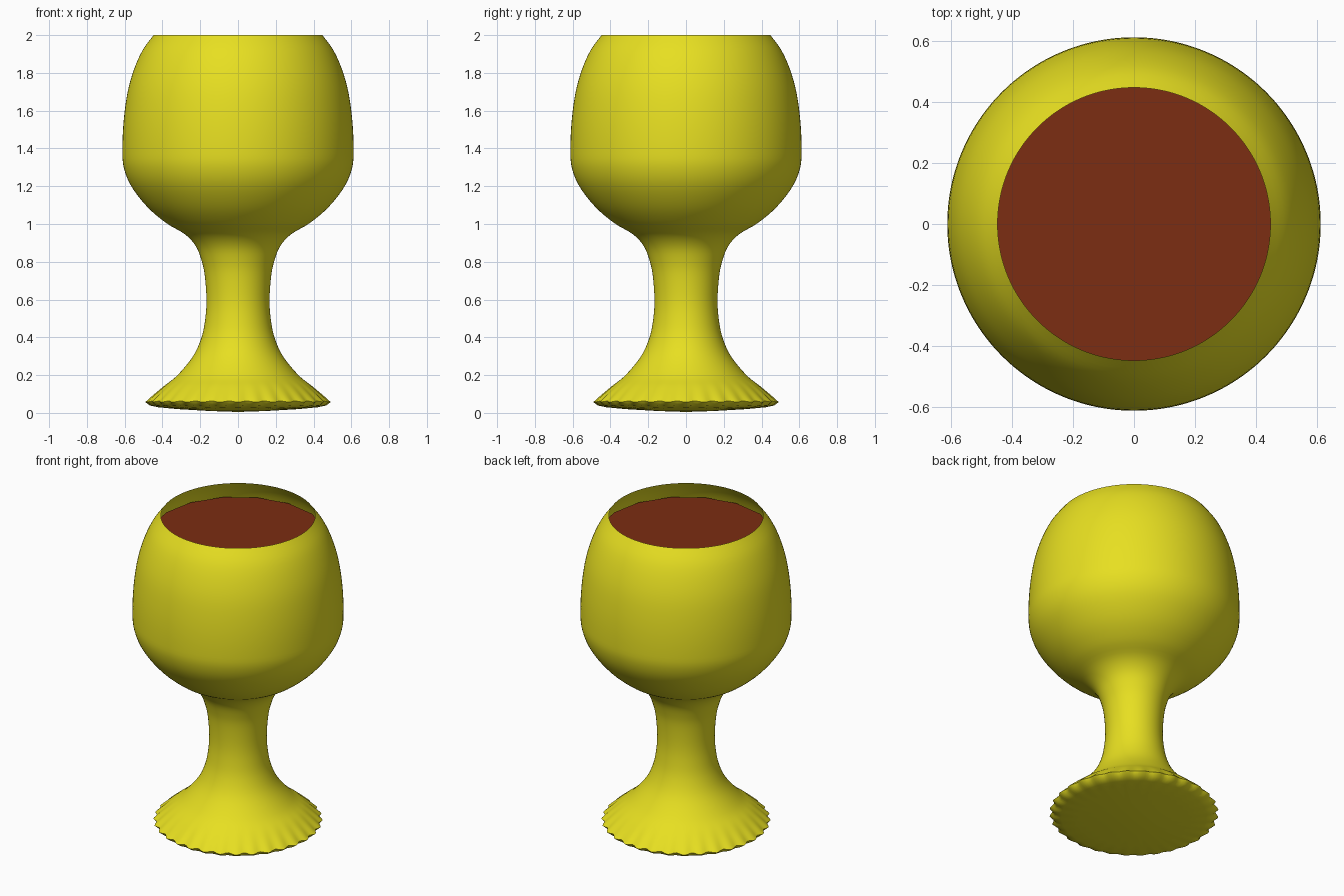
import bpy, bmesh, math

if "Cube" in bpy.data.objects:
    bpy.data.objects.remove(bpy.data.objects["Cube"])

RIPPLES, SEGS = 32, 192


def material(name, rgb):
    m = bpy.data.materials.new(name)
    m.diffuse_color = (*rgb, 1)
    m.use_nodes = True
    m.node_tree.nodes["Principled BSDF"].inputs["Base Color"].default_value = m.diffuse_color
    return m


def smooth_profile(pts, steps=4):
    # Catmull-Rom curve through the profile points
    out = []
    for i in range(len(pts) - 1):
        p = [pts[max(0, min(len(pts) - 1, i + k))] for k in (-1, 0, 1, 2)]
        for s in range(steps):
            t = s / steps
            out.append(tuple(0.5 * (2 * b + (c - a) * t + (2 * a - 5 * b + 4 * c - d) * t * t
                                    + (3 * b - a - 3 * c + d) * t ** 3)
                             for a, b, c, d in zip(*p)))
    return out + [pts[-1]]


def add_object(name, bm, mat):
    me = bpy.data.meshes.new(name)
    bm.to_mesh(me)
    bm.free()
    me.materials.append(mat)
    ob = bpy.data.objects.new(name, me)
    bpy.context.collection.objects.link(ob)
    return ob


# Goblet: underside, foot, stem and bowl as one thin turned surface
underside = [(0.15, 0.01), (0.32, 0.02), (0.42, 0.03), (0.463, 0.04)]
wall = [(0.482, 0.06), (0.445, 0.095), (0.39, 0.143), (0.32, 0.2), (0.238, 0.3), (0.193, 0.4),
        (0.173, 0.5), (0.167, 0.6), (0.175, 0.72), (0.191, 0.8), (0.222, 0.88), (0.28, 0.945),
        (0.38, 1.005), (0.48, 1.09), (0.565, 1.2), (0.605, 1.3), (0.612, 1.4), (0.605, 1.55),
        (0.584, 1.7), (0.55, 1.82), (0.505, 1.92), (0.447, 2.0)]
bm = bmesh.new()
rings = []
for r, z in underside + smooth_profile(wall):
    fade = max(0, 1 - abs(z - 0.06) / (0.04 if z < 0.06 else 0.12)) ** 1.5
    ring = []
    for i in range(SEGS):
        a = 2 * math.pi * i / SEGS
        wave = math.cos(RIPPLES * a) * fade      # scalloped foot edge
        rr = r + 0.009 * wave
        ring.append(bm.verts.new((rr * math.cos(a), rr * math.sin(a), z - 0.003 * wave)))
    rings.append(ring)
for lo, hi in zip(rings, rings[1:]):
    for i in range(SEGS):
        j = (i + 1) % SEGS
        bm.faces.new((lo[i], lo[j], hi[j], hi[i]))
centre = bm.verts.new((0, 0, 0.005))
for i in range(SEGS):
    bm.faces.new((centre, rings[0][(i + 1) % SEGS], rings[0][i]))
goblet = add_object("goblet", bm, material("yellow", (0.80, 0.74, 0.015)))
bpy.context.view_layer.objects.active = goblet
goblet.select_set(True)
bpy.ops.object.shade_smooth_by_angle(angle=math.radians(50))

# Drink: flat disc just below the rim
bm = bmesh.new()
bmesh.ops.create_circle(bm, cap_ends=True, segments=16, radius=0.508)
bmesh.ops.translate(bm, verts=bm.verts, vec=(0, 0, 1.885))
add_object("drink", bm, material("dark_red", (0.2, 0.026, 0.006)))
